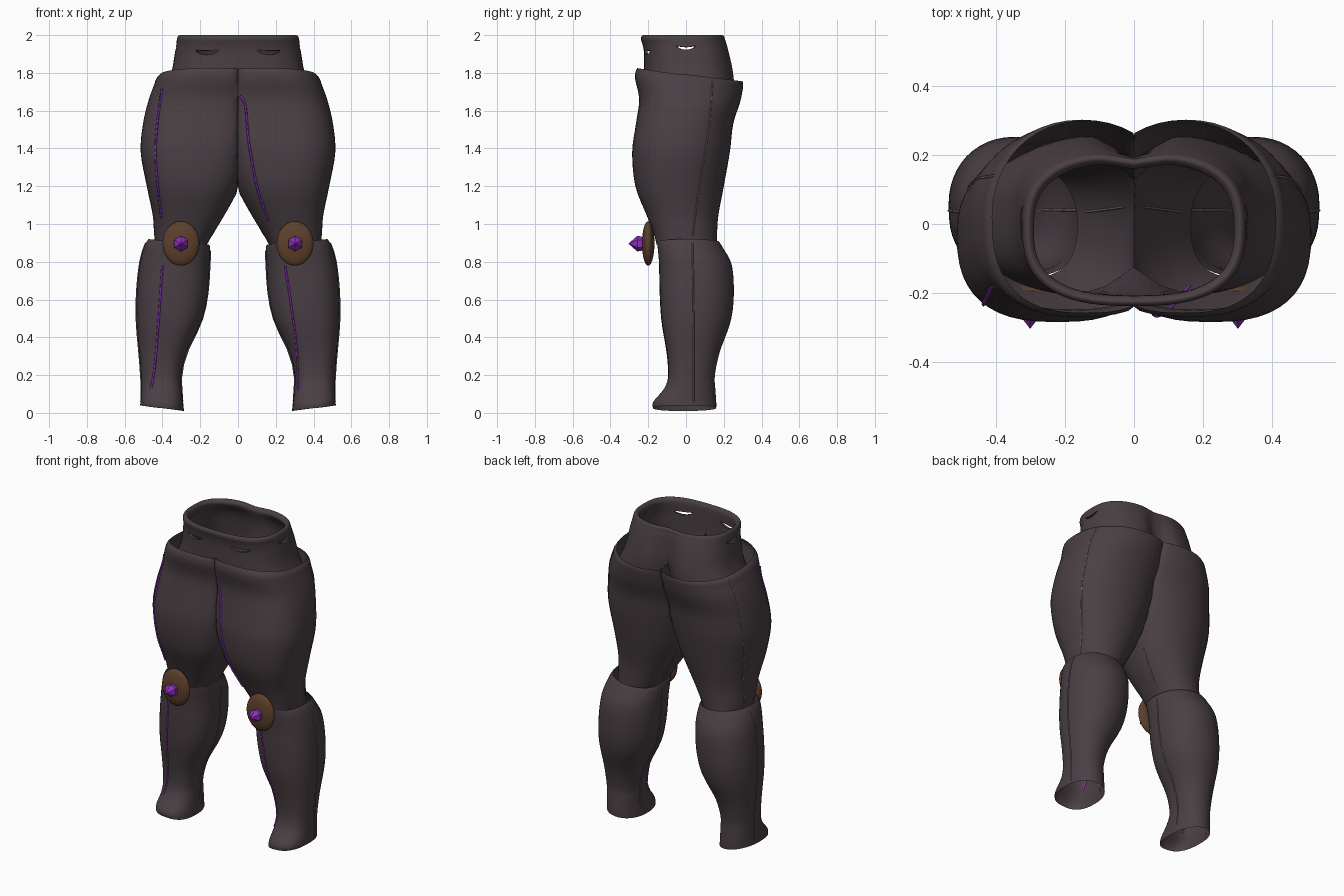
import bpy, bmesh, math
from mathutils import Vector, Matrix
from mathutils.bvhtree import BVHTree

if "Cube" in bpy.data.objects:
    bpy.data.objects.remove(bpy.data.objects["Cube"])


def material(name, rgb):
    m = bpy.data.materials.new(name)
    m.diffuse_color = (*rgb, 1)
    m.use_nodes = True
    m.node_tree.nodes["Principled BSDF"].inputs["Base Color"].default_value = m.diffuse_color
    return m


CLOTH = material("dark cloth", (0.068, 0.050, 0.058))
THREAD = material("grey thread", (0.17, 0.14, 0.18))
PURPLE = material("purple", (0.27, 0.03, 0.52))
BROWN = material("brown leather", (0.11, 0.05, 0.024))


def shade(ob, angle):
    bpy.ops.object.select_all(action='DESELECT')
    ob.select_set(True)
    bpy.context.view_layer.objects.active = ob
    bpy.ops.object.shade_smooth_by_angle(angle=math.radians(angle))


def finish(bm, name, mat, angle=50):
    me = bpy.data.meshes.new(name)
    bm.to_mesh(me)
    bm.free()
    me.materials.append(mat)
    ob = bpy.data.objects.new(name, me)
    bpy.context.collection.objects.link(ob)
    if angle:
        shade(ob, angle)
    return ob


def smooth_rows(rows, steps=4):
    """Catmull-Rom interpolation between cross-section rows."""
    out = []
    for i in range(len(rows) - 1):
        p = [rows[max(0, min(len(rows) - 1, i + k))] for k in (-1, 0, 1, 2)]
        for s in range(steps):
            t = s / steps
            out.append([0.5 * (2 * b + (c - a) * t + (2 * a - 5 * b + 4 * c - d) * t * t
                               + (3 * b - a - 3 * c + d) * t ** 3) for a, b, c, d in zip(*p)])
    return out + [list(rows[-1])]


def loft(rows, point, side=1, segs=48, loop=False):
    bm = bmesh.new()
    rings = []
    for r in rows:
        ring = []
        for k in range(segs):
            x, y, z = point(r, 2 * math.pi * k / segs)
            ring.append(bm.verts.new((x * side, y, z)))
        rings.append(ring)
    if loop:
        rings.append(rings[0])
    for a, b in zip(rings, rings[1:]):
        for k in range(segs):
            n = (k + 1) % segs
            q = [a[k], a[n], b[n], b[k]]
            bm.faces.new(q if side > 0 else q[::-1])
    return bm


def power(v, n):
    return math.copysign(abs(v) ** (2 / n), v)


# Leg rows, bottom to top: z, inner x, outer x, front y, back y, drop at back, drop at inside
THIGH = [(0.89, .165, .440, -.155, .165, 0, 0), (0.96, .125, .445, -.175, .165, 0, 0),
         (1.05, .070, .452, -.210, .172, 0, 0), (1.20, -.01, .483, -.268, .200, 0, 0),
         (1.38, -.07, .515, -.285, .232, 0, 0), (1.53, -.10, .503, -.265, .250, 0, 0),
         (1.66, -.12, .475, -.248, .285, .02, 0), (1.76, -.13, .445, -.268, .300, .05, 0),
         (1.80, -.13, .432, -.268, .303, .06, 0), (1.825, -.13, .412, -.258, .300, .07, 0)]
BOOT = [(0.04, .286, .518, -.175, .160, 0, .03), (0.07, .290, .516, -.172, .160, 0, .02),
        (0.13, .298, .513, -.115, .155, 0, 0), (0.20, .300, .514, -.093, .153, 0, 0),
        (0.32, .272, .523, -.100, .178, 0, 0), (0.48, .195, .537, -.128, .235, 0, 0),
        (0.62, .162, .537, -.138, .253, 0, 0), (0.78, .150, .522, -.142, .243, 0, 0),
        (0.88, .148, .497, -.150, .195, 0, .01), (0.92, .152, .474, -.152, .176, 0, .03)]


def leg_point(r, a):
    z, x0, x1, y0, y1, tilt, lean = r
    c, s = math.cos(a), math.sin(a)
    n = 2.6 if s < 0 else 2.1
    x = (x0 + x1) / 2 + (x1 - x0) / 2 * power(c, n)
    y = (y0 + y1) / 2 + (y1 - y0) / 2 * power(s, n)
    return max(x, 0), y, z - tilt * (s + 1) / 2 - lean * (1 - c) / 2


def seam(name, tree, rays, mat, radius, lift=0):
    """Thin square cord laid where a row of rays meets the surface."""
    pts = []
    for origin, direction in rays:
        hit = tree.ray_cast(Vector(origin), Vector(direction))[0]
        if hit:
            pts.append(hit - lift * Vector(direction))
    if len(pts) < 2:
        return
    cu = bpy.data.curves.new(name, 'CURVE')
    cu.dimensions = '3D'
    cu.bevel_depth = radius
    cu.bevel_resolution = 0
    sp = cu.splines.new('POLY')
    sp.points.add(len(pts) - 1)
    for p, q in zip(sp.points, pts):
        p.co = (*q, 1)
    cu.materials.append(mat)
    bpy.context.collection.objects.link(bpy.data.objects.new(name, cu))


# Stitch paths: (offset, z)
OUTER = {"thigh": [(.14, 1.76), (.12, 1.5), (.07, 1.2), (.035, .94)],
         "boot": [(.035, .9), (.04, .5), (.04, .06)]}
INNER = {"thigh": [(.05, 1.15), (.035, .94)], "boot": [(.035, .86), (.04, .5), (.04, .06)]}
FRONT = {("thigh", 1): [(.012, 1.68), (.04, 1.62), (.055, 1.45), (.10, 1.2), (.16, 1.02)],
         ("thigh", -1): [(-.402, 1.72), (-.425, 1.55), (-.437, 1.38), (-.425, 1.2), (-.405, 1.03)],
         ("boot", 1): [(.25, .78), (.285, .55), (.31, .35), (.32, .12)],
         ("boot", -1): [(-.40, .78), (-.42, .5), (-.44, .25), (-.46, .13)]}

for side, label in ((1, "left"), (-1, "right")):
    for part, rows in (("thigh", THIGH), ("boot", BOOT)):
        bm = loft(smooth_rows(rows), leg_point, side)
        tree = BVHTree.FromBMesh(bm)
        if part == "thigh":
            # Opening between the legs inside the hips
            gone = [f for f in bm.faces if all(abs(v.co.x) < .01 and v.co.z > 1.32
                                               and -.15 < v.co.y < .13 for v in f.verts)]
            bmesh.ops.delete(bm, geom=gone, context='FACES')
        finish(bm, f"{label}_{part}", CLOTH, 60)
        # Side stitching and front piping
        seam(f"{label}_{part}_outer_seam", tree,
             [((side, y, z), (-side, 0, 0)) for y, z in smooth_rows(OUTER[part], 6)], THREAD, .004, .001)
        seam(f"{label}_{part}_inner_seam", tree,
             [((0, y, z), (side, 0, 0)) for y, z in smooth_rows(INNER[part], 6)], THREAD, .004, .001)
        seam(f"{label}_{part}_piping", tree,
             [((x, -1, z), (0, 1, 0)) for x, z in smooth_rows(FRONT[part, side], 6)],
             PURPLE, .006, .003 if part == "thigh" else 0)

    # Knee pad
    bm = bmesh.new()
    bmesh.ops.create_uvsphere(bm, u_segments=24, v_segments=14, radius=1)
    bmesh.ops.scale(bm, vec=(.098, .033, .118), verts=bm.verts)
    bmesh.ops.translate(bm, vec=(.302 * side, -.2, .897), verts=bm.verts)
    finish(bm, f"{label}_knee_pad", BROWN)

    # Faceted knee spike
    bm = bmesh.new()
    hexes = []
    for y, r in ((-.21, .02), (-.235, .038), (-.258, .041)):
        hexes.append([bm.verts.new((.302 * side + r * math.sin(k * math.pi / 3), y,
                                    .896 + r * math.cos(k * math.pi / 3))) for k in range(6)])
    tip = bm.verts.new((.302 * side, -.305, .896))
    for k in range(6):
        n = (k + 1) % 6
        for a, b in zip(hexes, hexes[1:]):
            bm.faces.new((a[k], a[n], b[n], b[k]))
        bm.faces.new((hexes[-1][k], hexes[-1][n], tip))
    bm.faces.new(hexes[0])
    bmesh.ops.recalc_face_normals(bm, faces=bm.faces)
    finish(bm, f"{label}_knee_spike", PURPLE, 0)

# Waistband rows, up the outside and down the inside: z, half width, front y, back y, cleft depth
WAIST = [(1.60, .455, -.215, .240, .10), (1.70, .400, -.220, .262, .10),
         (1.80, .354, -.222, .258, .07), (1.90, .335, -.222, .237, .045),
         (1.95, .326, -.230, .223, .03), (1.975, .324, -.238, .214, .025),
         (1.992, .319, -.236, .208, .02), (2.0, .308, -.226, .197, .02),
         (1.992, .297, -.215, .186, .02), (1.97, .292, -.208, .180, .02),
         (1.90, .321, -.208, .222, .045), (1.80, .342, -.208, .243, .07),
         (1.70, .388, -.206, .248, .10), (1.60, .443, -.201, .227, .10)]


def waist_point(r, a):
    z, w, y0, y1, cleft = r
    c, s = math.cos(a), math.sin(a)
    x = w * power(c, 2.7)
    y = (y0 + y1) / 2 + (y1 - y0) / 2 * power(s, 2.7)
    dent = math.exp(-(x / .07) ** 2)
    y += -cleft * dent if s > 0 else max(0, 1.79 - z) * .4 * dent
    return x, y, z


bm = loft(smooth_rows(WAIST, 3), waist_point, 1, 64, loop=True)
bmesh.ops.recalc_face_normals(bm, faces=bm.faces)
tree = BVHTree.FromBMesh(bm)
waist = finish(bm, "waistband", CLOTH, 80)

# Narrow curved slots cut through the front and sides of the waistband
bm = bmesh.new()
for side in (1, -1):
    for origin, direction, length, height in (((.165 * side, -1, 1.912), (0, 1, 0), .066, .011),
                                              ((side, 0, 1.935), (-side, 0, 0), .055, .007)):
        hit = tree.ray_cast(Vector(origin), Vector(direction))[0]
        out = -Vector(direction)
        along = Vector((0, 0, 1)).cross(out)
        made = bmesh.ops.create_uvsphere(bm, u_segments=16, v_segments=8, radius=1)["verts"]
        for v in made:
            x, y, z = v.co
            v.co = hit + along * x * length + out * z * .045 + Vector((0, 0, y * height + .014 * (x * x - .4)))
bmesh.ops.recalc_face_normals(bm, faces=bm.faces)
cutter = finish(bm, "slot_cutter", CLOTH, 0)
cutter.hide_render = True
cut = waist.modifiers.new("slots", 'BOOLEAN')
cut.operation = 'DIFFERENCE'
cut.solver = 'EXACT'
cut.object = cutter
bpy.context.view_layer.objects.active = waist
bpy.ops.object.modifier_apply(modifier=cut.name)
bpy.data.objects.remove(cutter)
shade(waist, 60)
